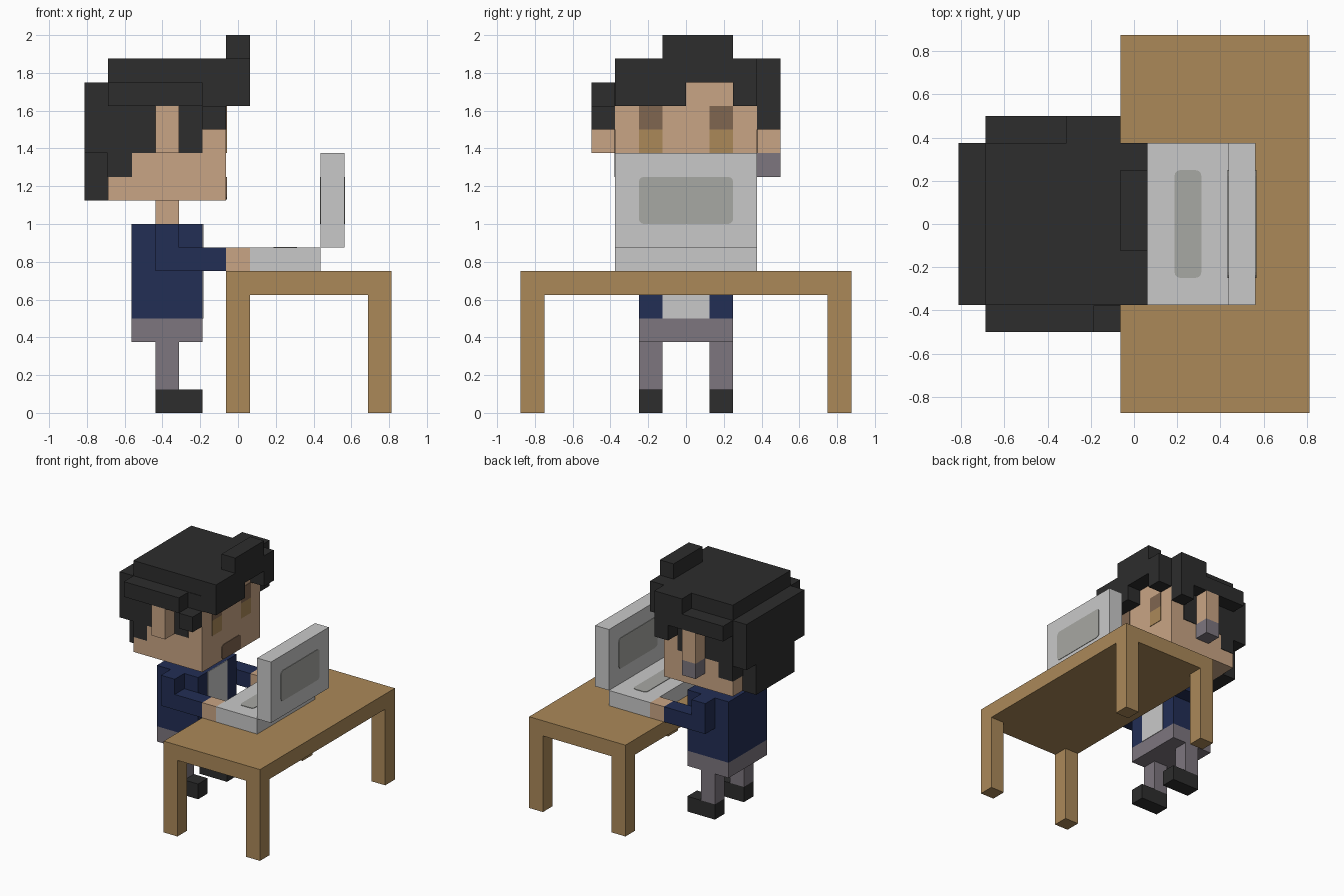
import bpy, bmesh
from mathutils import Vector

if "Cube" in bpy.data.objects:
    bpy.data.objects.remove(bpy.data.objects["Cube"])


def material(name, hex_code):
    lin = []
    for i in (0, 2, 4):
        c = int(hex_code[i:i + 2], 16) / 255
        lin.append(c / 12.92 if c <= 0.04045 else ((c + 0.055) / 1.055) ** 2.4)
    m = bpy.data.materials.new(name)
    m.diffuse_color = (*lin, 1)
    m.use_nodes = True
    m.node_tree.nodes["Principled BSDF"].inputs["Base Color"].default_value = m.diffuse_color
    return m


BLACK = material("hair black", "2d2d2d")
SKIN = material("skin", "c9a585")
NAVY = material("navy cloth", "222e55")
MAUVE = material("grey mauve", "7d767e")
LIGHT = material("light grey", "c9c9c9")
PATCH = material("panel grey", "a7a8a3")
WOOD = material("wood", "ab8959")
BROWN = material("dark brown", "806650")

V = 0.125   # block size
H = V / 2
T = 0.004   # painted plate thickness


def part(name, mat, *boxes, round_axis=None):
    """Boxes given as (x0, x1, y0, y1, z0, z1); optional rounding of edges along one axis."""
    bm = bmesh.new()
    for x0, x1, y0, y1, z0, z1 in boxes:
        verts = bmesh.ops.create_cube(bm, size=1)["verts"]
        lo, hi = Vector((x0, y0, z0)), Vector((x1, y1, z1))
        for v in verts:
            v.co = Vector([(lo[i] + hi[i]) / 2 + v.co[i] * (hi[i] - lo[i]) for i in range(3)])
    if round_axis is not None:
        edges = [e for e in bm.edges
                 if all(abs(e.verts[0].co[i] - e.verts[1].co[i]) < 1e-6 for i in range(3) if i != round_axis)]
        bmesh.ops.bevel(bm, geom=edges, offset=0.028, segments=3, profile=0.5, affect='EDGES')
    me = bpy.data.meshes.new(name)
    bm.to_mesh(me)
    bm.free()
    me.materials.append(mat)
    ob = bpy.data.objects.new(name, me)
    bpy.context.collection.objects.link(ob)
    return ob


def both(box):
    """A box and its mirror image across y = 0."""
    x0, x1, y0, y1, z0, z1 = box
    return box, (x0, x1, -y1, -y0, z0, z1)


# Shared x positions on the block grid
A, B, C, D, E, F, G = [-0.8125 + V * i for i in range(7)]
K = 0.0625

# Desk
part("desk_top", WOOD, (F + V, 0.8125, -0.875, 0.875, 0.625, 0.75))
for side, x in (("near", -H), ("far", 0.6875)):
    part(side + "_desk_legs", WOOD, *both((x, x + V, 0.75, 0.875, 0, 0.625)))

# Laptop with rounded panels
part("laptop_base", LIGHT, (K, 0.4375, -0.375, 0.375, 0.75, 0.875))
part("laptop_screen", LIGHT, (0.4375, 0.5625, -0.375, 0.375, 0.875, 1.375))
part("laptop_pad", PATCH, (0.1875, 0.3125, -0.25, 0.25, 0.875, 0.875 + T), round_axis=2)
part("screen_panels", PATCH, (0.5625, 0.5625 + T, -0.25, 0.25, 1, 1.25),
     (0.4375 - T, 0.4375, -0.25, 0.25, 1, 1.25), round_axis=0)

# Legs, hips and shoes
part("shoes", BLACK, *both((D, F, V, 2 * V, 0, V)))
part("legs", MAUVE, *both((D, E, V, 2 * V, V, 0.375)))
part("hips", MAUVE, (C, F, -0.25, 0.25, 0.375, 0.5))

# Torso, shirt front, arms, hands, neck
part("jacket", NAVY, (C, F, -0.25, 0.25, 0.5, 1))
part("shirt_front", LIGHT, (F, F + T, -V, V, 0.5, 1))
part("upper_arms", NAVY, *both((D, E, 0.25, 0.375, 0.75, 1)))
part("forearms", NAVY, *both((E, G, 0.25, 0.375, 0.75, 0.875)))
part("hands", SKIN, *both((G, K, 0.25, 0.375, 0.75, 0.875)))
part("neck", SKIN, (D, E, -V, V, 1, 1.125))

# Head, ears, earring
part("head", SKIN, (B, G, -0.375, 0.375, 1.125, 1.75))
part("ears", SKIN, *both((D, E, 0.375, 0.5, 1.375, 1.625)))
part("earring", MAUVE, (D, E, 0.375, 0.5, 1.25, 1.375))

# Painted face
part("upper_eyes", BROWN, *both((G, G + T, V, 2 * V, 1.5, 1.625)))
part("lower_eyes", WOOD, *both((G, G + T, V, 2 * V, 1.375, 1.5)))
part("mouth", BROWN, (G, G + T, -V, V, 1.13, 1.25), round_axis=0)

# Hair: cap, tuft and fringe with a gap
part("hair_cap", BLACK, (B, G, -0.375, 0.375, 1.75, 1.875))
part("hair_tuft", BLACK, (G, K, -V, 2 * V, 1.875, 2))
part("hair_fringe", BLACK, (G, K, -0.375, 0, 1.625, 1.875),
     (G, K, 0, 0.25, 1.75, 1.875), (G, K, 0.25, 0.375, 1.625, 1.875))

# Hair: back panel and nape
part("hair_back", BLACK, (A, B, -0.375, 0.375, 1.375, 1.75))
part("hair_nape", BLACK, (A, B, -0.25, 0.25, 1.125, 1.375))
part("hair_back_paint", BLACK, (B - T, B, -0.375, 0.375, 1.25, 1.375))

# Hair: raised side locks, different on each side
part("front_side_locks", BLACK, (B, F, -0.5, -0.375, 1.625, 1.75),
     (F, G, -0.5, -0.375, 1.5, 1.625))
part("rear_side_locks", BLACK, (B, E, 0.375, 0.5, 1.625, 1.75),
     (E, G, 0.375, 0.5, 1.625, 1.875), (F, G, 0.375, 0.5, 1.5, 1.625))

# Hair painted flat on both sides of the head
y0, y1 = 0.375, 0.375 + T
side_paint = []
for x0, x1, z0, z1 in ((B, G, 1.625, 1.75), (B, D, 1.375, 1.625),
                       (B, C, 1.25, 1.375), (E, F, 1.375, 1.625)):
    side_paint += both((x0, x1, y0, y1, z0, z1))
part("side_hair_paint", BLACK, *side_paint)
